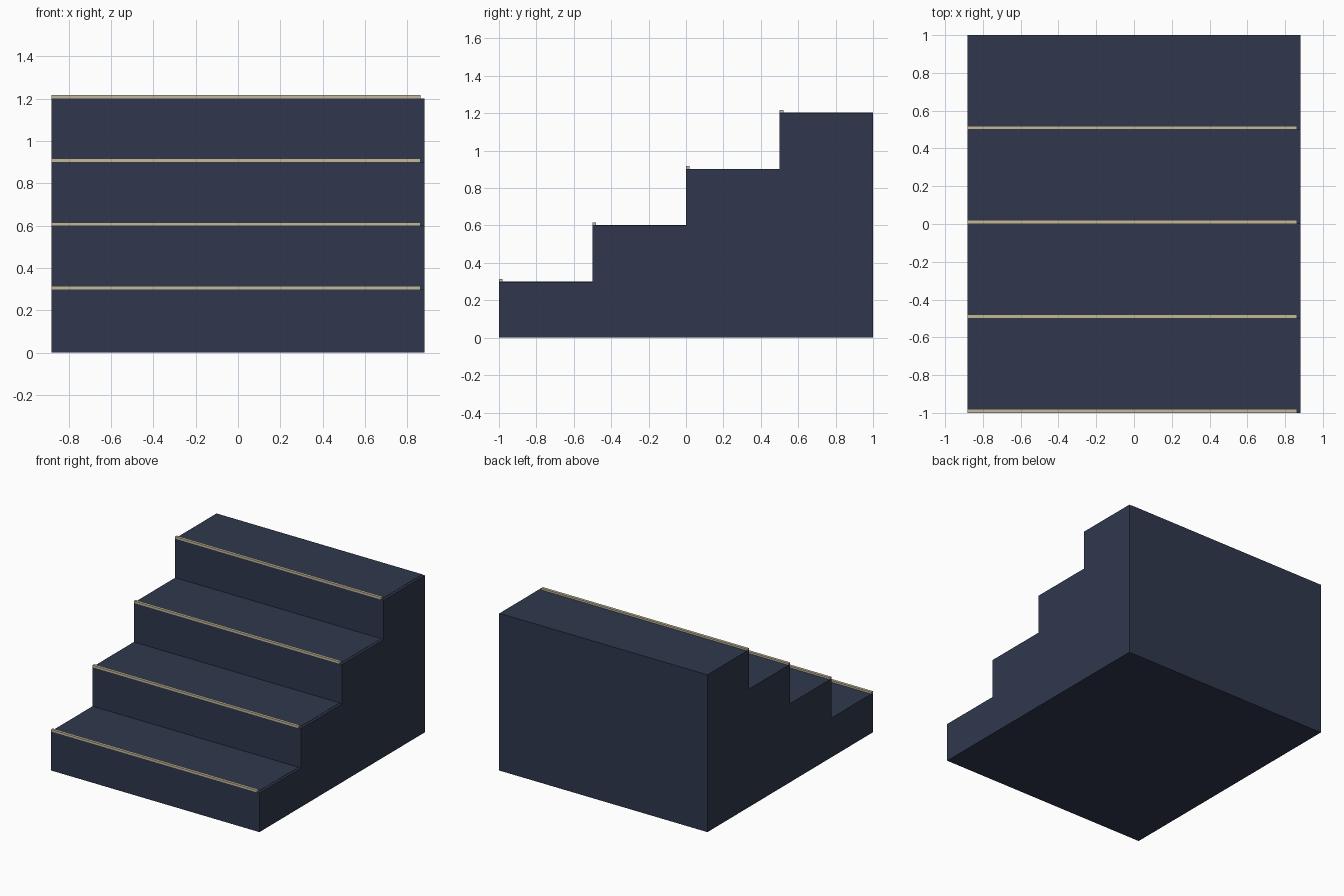
import bpy

if "Cube" in bpy.data.objects:
    bpy.data.objects.remove(bpy.data.objects["Cube"])


def material(name, rgb):
    m = bpy.data.materials.new(name)
    m.diffuse_color = (*rgb, 1)
    m.use_nodes = True
    m.node_tree.nodes["Principled BSDF"].inputs["Base Color"].default_value = m.diffuse_color
    return m


navy = material("dark navy", (0.029, 0.039, 0.073))
cream = material("cream", (0.55, 0.48, 0.32))


def box(name, lo, hi, mat):
    v = [(x, y, z) for x in (lo[0], hi[0]) for y in (lo[1], hi[1]) for z in (lo[2], hi[2])]
    f = [(0, 1, 3, 2), (4, 6, 7, 5), (0, 4, 5, 1), (2, 3, 7, 6), (0, 2, 6, 4), (1, 5, 7, 3)]
    me = bpy.data.meshes.new(name)
    me.from_pydata(v, [], f)
    me.materials.append(mat)
    ob = bpy.data.objects.new(name, me)
    bpy.context.collection.objects.link(ob)


LEFT, SEAM, RIGHT = -0.882, 0.862, 0.882
RISE, RUN, TREAD = 0.301, 0.5, 0.012

for i in range(4):
    y0, y1, top = -1 + i * RUN, -1 + (i + 1) * RUN, (i + 1) * RISE
    # Solid step block with a thin tread on top
    box(f"step_block_{i + 1}", (LEFT, y0, 0), (SEAM, y1, top - TREAD), navy)
    box(f"tread_{i + 1}", (LEFT, y0, top - TREAD), (SEAM, y1, top), navy)
    # Thin cheek panel on the right side
    box(f"side_panel_{i + 1}", (SEAM, y0, 0), (RIGHT, y1, top - 0.002), navy)
    # Nosing strip along the front edge
    box(f"nosing_{i + 1}", (LEFT, y0 - 0.001, top - 0.002), (SEAM, y0 + 0.02, top + 0.014), cream)
